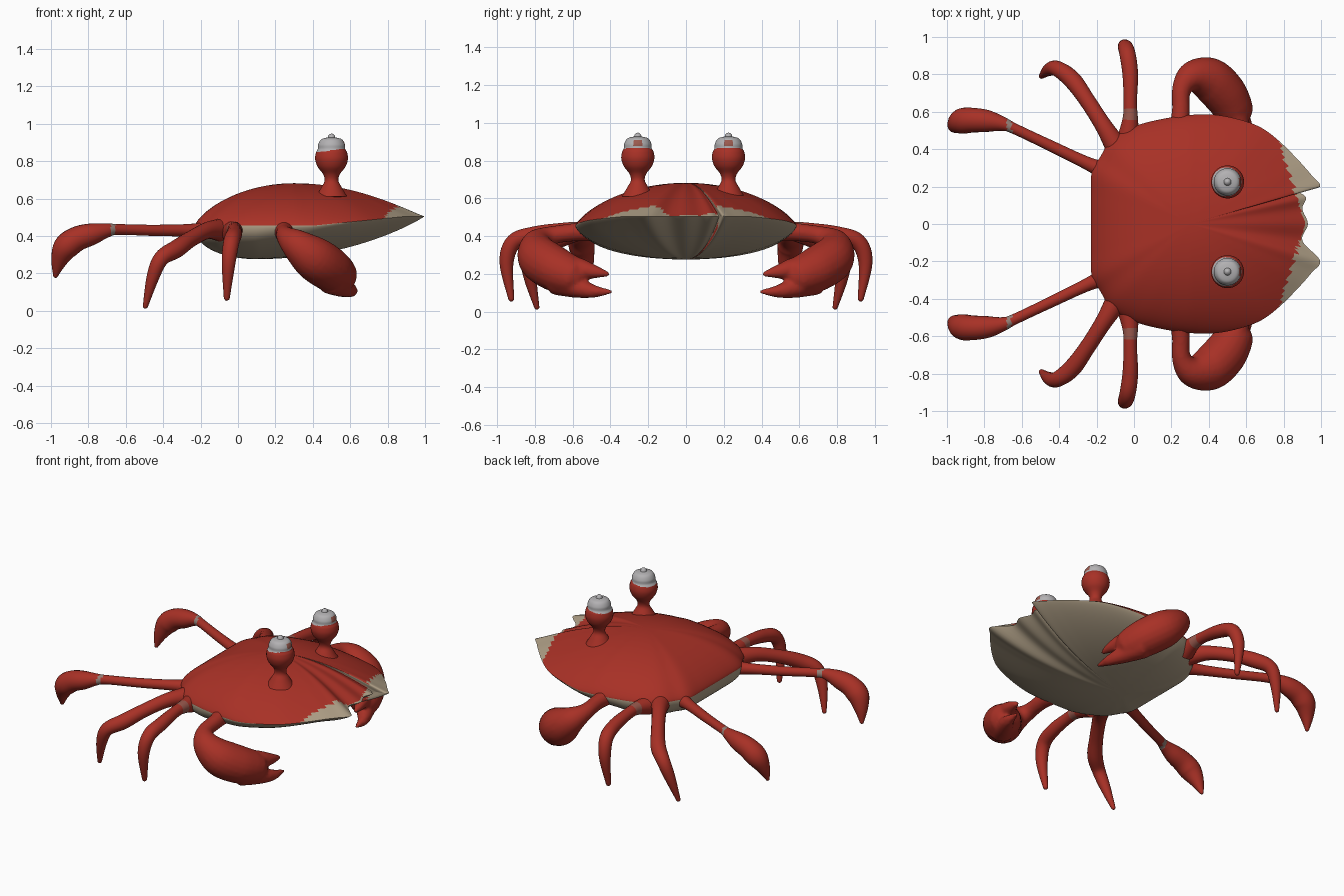
import bpy, bmesh, math
from mathutils import Vector

if "Cube" in bpy.data.objects:
    bpy.data.objects.remove(bpy.data.objects["Cube"])


def material(name, rgb):
    m = bpy.data.materials.new(name)
    m.diffuse_color = (*rgb, 1)
    m.use_nodes = True
    m.node_tree.nodes["Principled BSDF"].inputs["Base Color"].default_value = m.diffuse_color
    return m


MATS = [material("shell red", (0.39, 0.03, 0.019)),
        material("belly cream", (0.42, 0.34, 0.235)),
        material("eye white", (0.45, 0.44, 0.45)),
        material("dusty red", (0.32, 0.10, 0.075)),
        material("joint grey", (0.29, 0.21, 0.18))]
RED, CREAM, WHITE, DUSTY, GREY = range(5)


def spline(pts, n, closed=False):
    """Catmull-Rom resampling of tuples of any length."""
    k, out = len(pts), []
    get = (lambda i: pts[i % k]) if closed else (lambda i: pts[max(0, min(k - 1, i))])
    for i in range(k if closed else k - 1):
        a, b, c, d = (get(i + j) for j in (-1, 0, 1, 2))
        for s in range(n):
            t = s / n
            out.append(tuple(0.5 * (2 * q + (r - p) * t + (2 * p - 5 * q + 4 * r - w) * t * t
                                    + (3 * q - p - 3 * r + w) * t ** 3)
                             for p, q, r, w in zip(a, b, c, d)))
    if not closed:
        out.append(tuple(pts[-1]))
    return out


def skin(bm, rings, start, end):
    """Join rings of points into a closed skin between two end points."""
    vs = [[bm.verts.new(p) for p in r] for r in rings]
    n = len(rings[0])
    for a, b in zip(vs, vs[1:]):
        for i in range(n):
            j = (i + 1) % n
            bm.faces.new((a[i], a[j], b[j], b[i]))
    for ring, tip in ((vs[0], start), (vs[-1], end)):
        v = bm.verts.new(tip)
        for i in range(n):
            bm.faces.new((v, ring[i], ring[(i + 1) % n]))


def tube(bm, pts, sides=20, n=6):
    """Round limb through (x, y, z, radius) points, with rounded ends."""
    path = spline(pts, n)
    P = [Vector(p[:3]) for p in path]
    R = [max(p[3], 0.004) for p in path]
    d0, d1 = (P[0] - P[1]).normalized(), (P[-1] - P[-2]).normalized()
    for a in (30, 60, 80):
        c, s = math.cos(math.radians(a)), math.sin(math.radians(a))
        P.append(P[len(path) - 1] + d1 * R[len(path) - 1] * s)
        R.append(R[len(path) - 1] * c)
    rings, u = [], None
    for i, p in enumerate(P):
        d = (P[min(i + 1, len(P) - 1)] - P[max(i - 1, 0)]).normalized()
        if u is None:
            u = d.orthogonal()
        u = (u - d * u.dot(d)).normalized()
        w = d.cross(u)
        rings.append([p + R[i] * (u * math.cos(2 * math.pi * k / sides)
                                  + w * math.sin(2 * math.pi * k / sides))
                      for k in range(sides)])
    skin(bm, rings, P[0] + d0 * 0.002, P[-1] + d1 * 0.001)


def finish(name, bm, rule=None, remesh=False):
    bmesh.ops.recalc_face_normals(bm, faces=bm.faces[:])
    me = bpy.data.meshes.new(name)
    for m in MATS:
        me.materials.append(m)
    if rule:
        for f in bm.faces:
            f.material_index = rule(f.calc_center_median(), f.normal)
    bm.to_mesh(me)
    bm.free()
    ob = bpy.data.objects.new(name, me)
    bpy.context.collection.objects.link(ob)
    bpy.ops.object.select_all(action='DESELECT')
    ob.select_set(True)
    bpy.context.view_layer.objects.active = ob
    bpy.ops.object.shade_smooth_by_angle(angle=math.radians(60))
    if remesh:
        r = ob.modifiers.new("fuse", 'REMESH')
        r.mode, r.voxel_size, r.use_smooth_shade = 'VOXEL', 0.011, True
        s = ob.modifiers.new("soften", 'SMOOTH')
        s.factor, s.iterations = 0.5, 4
    return ob


# Shell and belly: one closed skin over a shared outline
side = [(-.225, .28), (-.18, .36), (-.12, .45), (0, .52), (.12, .555), (.27, .58), (.42, .585),
        (.56, .56), (.68, .515), (.78, .44), (.88, .34), (.95, .26)]
front = [(.995, .2), (.89, .175), (.92, .14), (.9, .08), (.93, 0), (.9, -.09), (.995, -.195)]
outline = spline([(-.23, 0), (-.23, .15)] + side + front
                 + [(x, -y) for x, y in reversed(side)] + [(-.23, -.15)], 5, True)


def rim_z(x):
    return 0.455 + 0.05 * max(0, min(1, (x - 0.4) / 0.5))


def shell_ring(t, cx, peak, p0, p1):
    ring = []
    for x, y in outline:
        c = max(0, (x - cx) / math.hypot(x - cx, y))
        f = max(0, 1 - t * t) ** (p0 + p1 * c)
        z = rim_z(x)
        ring.append((cx + t * (x - cx), t * y, z + (peak - z) * f))
    return ring


ts = [math.sin(math.pi / 2 * i / 22) for i in range(1, 22)]
bm = bmesh.new()
skin(bm, [shell_ring(t, 0.3, 0.682, 0.72, 0.4) for t in ts] + [shell_ring(1, 0.3, 0.68, 1, 0)]
     + [shell_ring(t, 0.1, 0.276, 0.42, 0.5) for t in reversed(ts)],
     (0.3, 0, 0.682), (0.1, 0, 0.276))
finish("shell", bm, lambda c, n: CREAM if n.z < -0.02 or c.x > 0.915 - 0.31 * abs(c.y) else RED)

# Limb paths for the +y side: x, y, z, radius
FRONT_LEG = [(-.03, .46, .42, .06), (-.02, .56, .435, .042), (-.02, .65, .435, .036),
             (-.02, .8, .41, .042), (-.035, .91, .37, .043), (-.05, .95, .26, .037),
             (-.06, .925, .07, .016)]
MIDDLE_LEG = [(-.08, .39, .43, .065), (-.16, .52, .43, .046), (-.25, .66, .385, .043),
              (-.33, .77, .33, .048), (-.41, .83, .28, .042), (-.455, .825, .18, .034),
              (-.495, .79, .025, .014)]
BACK_LEG = [(-.12, .27, .43, .06), (-.24, .32, .43, .036), (-.45, .42, .43, .03),
            (-.64, .51, .435, .029), (-.70, .535, .43, .038), (-.78, .55, .41, .058),
            (-.86, .555, .385, .066), (-.92, .55, .34, .068), (-.955, .53, .27, .045),
            (-.975, .51, .19, .014)]
ARM = [(.24, .48, .43, .06), (.25, .6, .42, .048), (.255, .72, .40, .052), (.31, .785, .355, .085),
       (.40, .775, .285, .117), (.48, .70, .23, .12), (.53, .62, .195, .108)]
LOWER_FINGER = [(.50, .68, .17, .085), (.56, .58, .13, .058), (.605, .49, .108, .035),
                (.62, .40, .105, .012)]
UPPER_FINGER = [(.50, .66, .23, .08), (.55, .57, .225, .062), (.585, .49, .212, .038),
                (.60, .42, .2, .016)]


def side_of(pts, s):
    return [(x, s * y, z, r) for x, y, z, r in pts]


for s, tag in ((1, "left"), (-1, "right")):
    # Walking legs and paddle leg
    for name, pts, rule in (
            ("front_leg", FRONT_LEG, lambda c, n: DUSTY if .56 < abs(c.y) < .62 else RED),
            ("middle_leg", MIDDLE_LEG, None),
            ("paddle_leg", BACK_LEG, lambda c, n: GREY if -.68 < c.x < -.655 else RED)):
        bm = bmesh.new()
        tube(bm, side_of(pts, s))
        finish(f"{tag}_{name}", bm, rule)

    # Claw with two fingers fused to the palm
    bm = bmesh.new()
    for pts in (ARM, LOWER_FINGER, UPPER_FINGER):
        tube(bm, side_of(pts, s))
    finish(f"{tag}_claw", bm, None, True)

    # Eye on its stalk, white cap and small pupil
    ex, ey = 0.5, 0.225 if s > 0 else -0.255
    prof = [(.085, .61), (.055, .66), (.037, .695), (.045, .73), (.075, .77), (.088, .81),
            (.084, .845), (.074, .865), (.072, .89), (.055, .917), (.02, .927)]
    bm = bmesh.new()
    tube(bm, [(ex, ey, z, r) for r, z in prof], 28)

    def eye_rule(c, n, ey=ey):
        if c.x > ex + .04 and abs(c.y - ey) < .022 and .875 < c.z < .91:
            return DUSTY
        return WHITE if c.z > 0.858 + 0.12 * (c.x - ex) else RED
    finish(f"{tag}_eye", bm, eye_rule)
